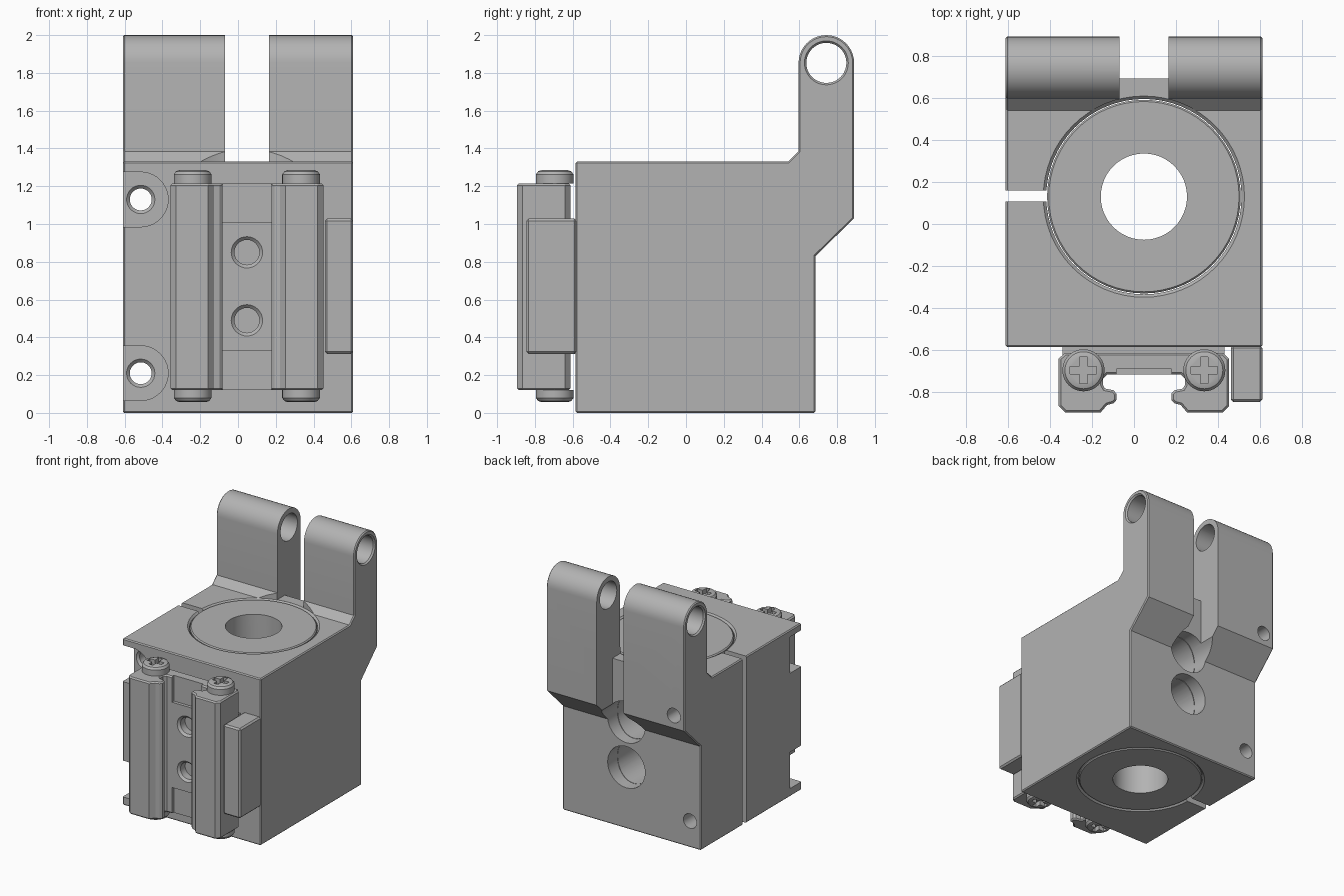
import bpy, bmesh, math
from mathutils import Vector

if "Cube" in bpy.data.objects:
    bpy.data.objects.remove(bpy.data.objects["Cube"])

grey = bpy.data.materials.new("plain grey")
grey.diffuse_color = (0.45, 0.45, 0.45, 1)
grey.use_nodes = True
grey.node_tree.nodes["Principled BSDF"].inputs["Base Color"].default_value = grey.diffuse_color
CX = 0.047                      # x of the bore and the clamp centre
MAPS = {'X': lambda a, b, h: (h, a, b),
        'Y': lambda a, b, h: (a, h, b),
        'Z': lambda a, b, h: (a, b, h)}


def finish(name, bm):
    bmesh.ops.recalc_face_normals(bm, faces=bm.faces)
    me = bpy.data.meshes.new(name)
    bm.to_mesh(me)
    bm.free()
    me.materials.append(grey)
    ob = bpy.data.objects.new(name, me)
    bpy.context.collection.objects.link(ob)
    return ob


def prism(name, pts, axis, lo, hi):
    """Extrude a 2D outline along an axis."""
    bm = bmesh.new()
    f = bm.faces.new([bm.verts.new(MAPS[axis](a, b, lo)) for a, b in pts])
    ext = bmesh.ops.extrude_face_region(bm, geom=[f])
    vs = [v for v in ext['geom'] if isinstance(v, bmesh.types.BMVert)]
    bmesh.ops.translate(bm, verts=vs, vec=Vector(MAPS[axis](0, 0, hi - lo)))
    return finish(name, bm)


def box(name, x, y, z):
    return prism(name, [(x[0], y[0]), (x[1], y[0]), (x[1], y[1]), (x[0], y[1])], 'Z', *z)


def lathe(name, prof, axis, a, b, seg=48):
    """Solid of revolution from (radius, height) pairs, centred at (a, b)."""
    bm = bmesh.new()
    rings = []
    for r, h in prof:
        rings.append([bm.verts.new(MAPS[axis](a + r * math.cos(t * math.tau / seg),
                                              b + r * math.sin(t * math.tau / seg), h))
                      for t in range(seg)])
    for p, q in zip(rings, rings[1:]):
        for i in range(seg):
            j = (i + 1) % seg
            bm.faces.new((p[i], p[j], q[j], q[i]))
    bm.faces.new(rings[0])
    bm.faces.new(rings[-1])
    return finish(name, bm)


def apply(ob, mod):
    bpy.context.view_layer.objects.active = ob
    bpy.ops.object.modifier_apply(modifier=mod.name)


def bevel(ob, width, angle):
    m = ob.modifiers.new("bevel", 'BEVEL')
    m.width, m.segments = width, 1
    m.limit_method, m.angle_limit = 'ANGLE', math.radians(angle)
    apply(ob, m)


def cut(ob, *cutters):
    for c in cutters:
        m = ob.modifiers.new("cut", 'BOOLEAN')
        m.operation, m.solver, m.object = 'DIFFERENCE', 'EXACT', c
        apply(ob, m)
        bpy.data.objects.remove(c)


# Main body with the hinge arms, as one side profile
outline = [(-0.585, 0), (0.685, 0), (0.685, 0.83), (0.89, 1.03)]
outline += [(0.743 + 0.147 * math.cos(math.pi * i / 20),
             1.853 + 0.147 * math.sin(math.pi * i / 20)) for i in range(21)]
outline += [(0.596, 1.385), (0.54, 1.33), (-0.585, 1.33)]
body = prism("clamp_body", outline, 'X', -0.61, 0.61)
bevel(body, 0.008, 50)

# Gap between the arms, and hinge pin hole
cut(body,
    box("gap_upper", (-0.07, 0.165), (0.45, 1), (1.3305, 2.2)),
    box("gap_rear", (-0.07, 0.165), (0.692, 1), (0.5, 2.2)),
    lathe("pin_hole", [(0.118, -0.7), (0.118, -0.612), (0.106, -0.598),
                       (0.106, 0.598), (0.118, 0.612), (0.118, 0.7)], 'X', 0.743, 1.853))

# Vertical bore with chamfered rims, and the clamping slit
cut(body,
    lathe("bore", [(0.478, -0.1), (0.478, 0), (0.464, 0.014), (0.464, 1.316),
                   (0.478, 1.33), (0.478, 1.45)], 'Z', CX, 0.13, 64),
    box("slit", (-0.7, -0.38), (0.108, 0.16), (-0.1, 1.45)))

# Clamp bolt holes with open-sided counterbores
for z in (0.21, 1.13):
    arc = [(-0.515 + 0.145 * math.sin(math.pi * i / 20),
            z - 0.145 * math.cos(math.pi * i / 20)) for i in range(21)]
    cut(body,
        prism("counterbore", [(-0.7, z - 0.145)] + arc + [(-0.7, z + 0.145)],
              'Y', -0.7, -0.44),
        lathe("bolt_hole", [(0.075, -0.46), (0.075, -0.44), (0.058, -0.423), (0.058, 1)],
              'Y', -0.515, z, 32))

# Bushing in the bore
bushing = lathe("bore_bushing", [(0.452, 0.002), (0.46, 0.01), (0.46, 1.32), (0.452, 1.328)],
                'Z', CX, 0.13, 64)
cut(bushing, lathe("centre_hole", [(0.205, -0.1), (0.205, 1.45)], 'Z', CX, 0.13))

# Rear access holes through body and bushing
for z in (0.49, 0.85):
    for ob in (body, bushing):
        cut(ob, lathe("access_hole", [(0.165, 0.14), (0.165, 1)], 'Y', CX, z))

# Side pad and mounting pad on the front
pad = box("side_pad", (0.46, 0.61), (-0.845, -0.578), (0.312, 1.028))
bevel(pad, 0.012, 50)
box("mounting_pad", (-0.34, 0.43), (-0.64, -0.58), (0.33, 1.01))

# Slotted rail: mirrored half outline
half = [(0.375, -0.612), (0.405, -0.64), (0.405, -0.865), (0.375, -0.895),
        (0.205, -0.895), (0.175, -0.86), (0.145, -0.852), (0.13, -0.836), (0.13, -0.806),
        (0.145, -0.79), (0.185, -0.782), (0.195, -0.765), (0.195, -0.735), (0.175, -0.715)]
rail = prism("slotted_rail", [(CX + u, y) for u, y in half] +
             [(CX - u, y) for u, y in reversed(half)], 'Z', 0.12, 1.215)
bevel(rail, 0.01, 60)
cut(rail,
    box("end_step_low", (CX - 0.13, CX + 0.13), (-0.76, -0.69), (0, 0.33)),
    box("end_step_high", (CX - 0.13, CX + 0.13), (-0.76, -0.69), (1.01, 1.4)))
for z in (0.49, 0.85):
    cut(rail, lathe("rail_hole", [(0.083, -0.75), (0.083, -0.715), (0.066, -0.698),
                                  (0.066, -0.63)], 'Y', CX, z, 32))

# Long screws with a cross-slotted head at both ends
for side, x in (("left", CX - 0.287), ("right", CX + 0.287)):
    screw = lathe(side + "_rail_screw",
                  [(0.07, 0.057), (0.088, 0.063), (0.1, 0.08), (0.1, 0.121), (0.05, 0.121),
                   (0.05, 1.214), (0.1, 1.214), (0.1, 1.262), (0.088, 1.279), (0.07, 1.285)],
                  'Z', x, -0.695, 40)
    w, s = 0.063, 0.018
    cross = [(s, s), (s, w), (-s, w), (-s, s), (-w, s), (-w, -s),
             (-s, -s), (-s, -w), (s, -w), (s, -s), (w, -s), (w, s)]
    cross = [(x + a, -0.695 + b) for a, b in cross]
    cut(screw, prism("cross_low", cross, 'Z', 0, 0.095),
        prism("cross_high", cross, 'Z', 1.247, 1.35))

# Smooth round surfaces, keep edges sharp
bpy.ops.object.select_all(action='DESELECT')
for ob in bpy.context.scene.objects:
    ob.select_set(True)
bpy.context.view_layer.objects.active = body
bpy.ops.object.shade_smooth_by_angle(angle=math.radians(30))
